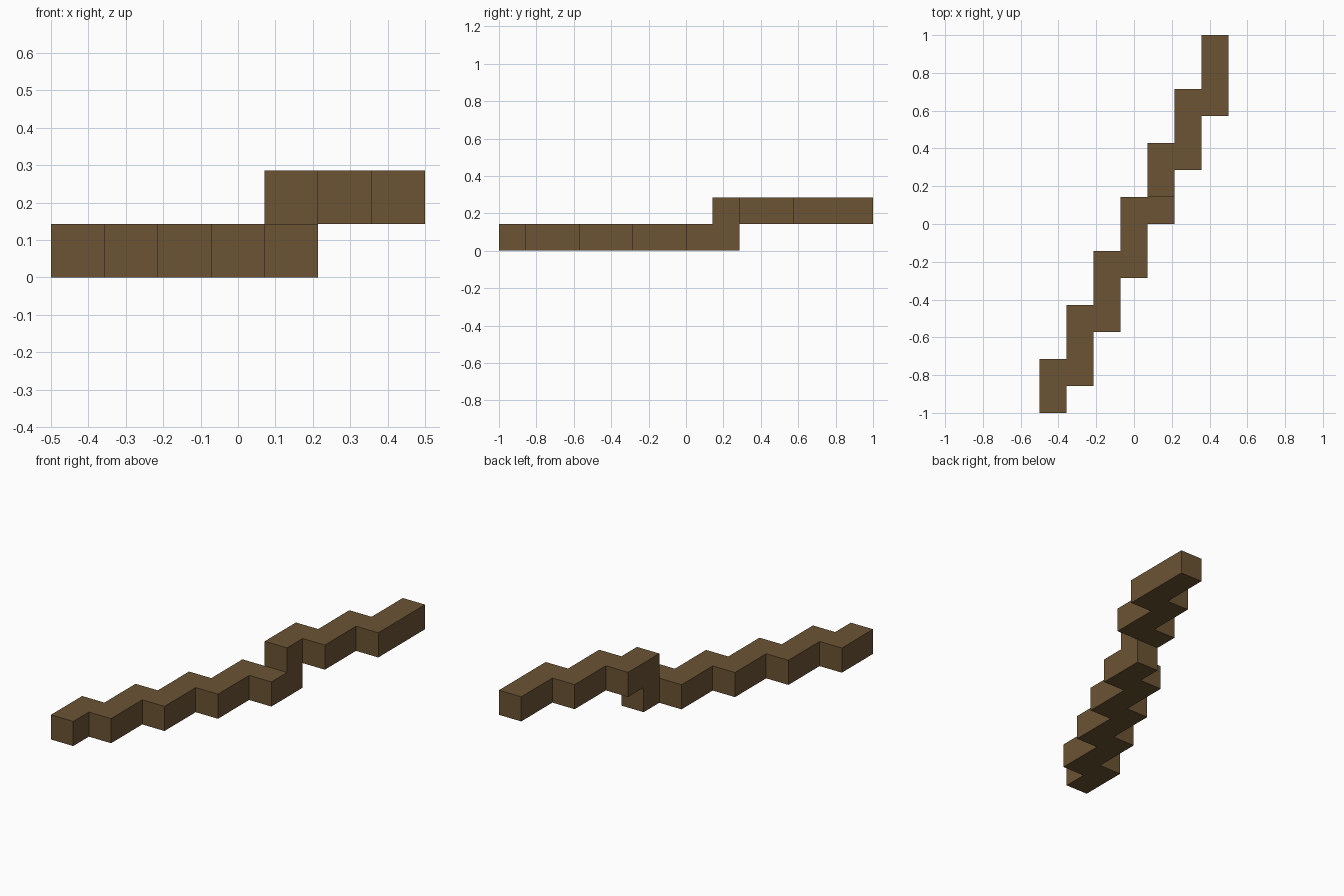
import bpy
import bmesh
import math
from mathutils import Vector

cube = bpy.data.objects.get("Cube")
if cube:
    bpy.data.objects.remove(cube, do_unlink=True)

UNIT = 1 / 7                       # one block of the branch
ORIGIN = Vector((-3.5, -7, 0))     # grid corner, in blocks

# Blocks of the stepped branch: (column, first row, row after last, level)
RUNS = [(0, 0, 2, 0), (1, 1, 4, 0), (2, 3, 6, 0), (3, 5, 8, 0), (4, 7, 9, 0),
        (4, 8, 10, 1), (5, 9, 12, 1), (6, 11, 14, 1)]
cells = {(x, y, z) for x, start, end, z in RUNS for y in range(start, end)}

# Brown bark
bark = bpy.data.materials.new("brown_bark")
bark.use_nodes = True
colour = (0.147, 0.087, 0.034, 1)
bark.diffuse_color = colour
bark.node_tree.nodes["Principled BSDF"].inputs["Base Color"].default_value = colour


def add_side(bm, cell, axis, sign):
    """Add one outer square of a block."""
    normal, u = Vector(), Vector()
    normal[axis] = sign
    u[(axis + 1) % 3] = 1
    v = normal.cross(u)
    centre = Vector(cell) + Vector((0.5, 0.5, 0.5)) + normal / 2 + ORIGIN
    corners = [(-1, -1), (1, -1), (1, 1), (-1, 1)]
    bm.faces.new([bm.verts.new((centre + (u * a + v * b) / 2) * UNIT) for a, b in corners])


# Skin of the branch, without hidden faces between blocks
bm = bmesh.new()
for cell in sorted(cells):
    for axis in range(3):
        for sign in (-1, 1):
            neighbour = list(cell)
            neighbour[axis] += sign
            if tuple(neighbour) not in cells:
                add_side(bm, cell, axis, sign)
bmesh.ops.remove_doubles(bm, verts=bm.verts[:], dist=0.001)
bmesh.ops.dissolve_limit(bm, angle_limit=math.radians(1), verts=bm.verts[:], edges=bm.edges[:])
bmesh.ops.recalc_face_normals(bm, faces=bm.faces[:])

mesh = bpy.data.meshes.new("stepped_branch")
bm.to_mesh(mesh)
bm.free()
mesh.materials.append(bark)
branch = bpy.data.objects.new("stepped_branch", mesh)
bpy.context.collection.objects.link(branch)
